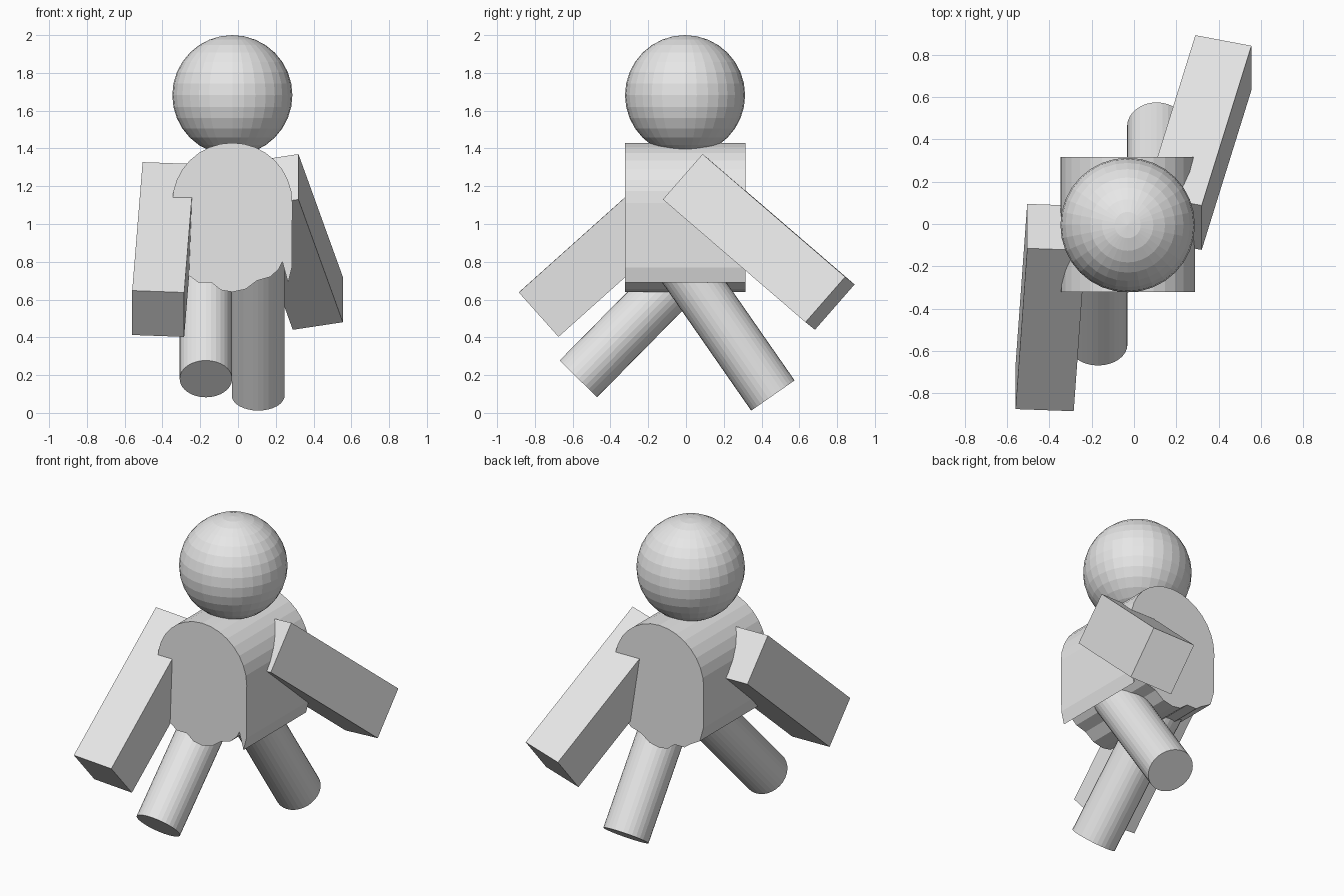
import bpy, bmesh, math
from mathutils import Matrix, Vector

cube = bpy.data.objects.get("Cube")
if cube:
    bpy.data.objects.remove(cube, do_unlink=True)

# Single plain grey
GREY = (0.8, 0.8, 0.8, 1)
grey = bpy.data.materials.new("plain_grey")
grey.use_nodes = True
grey.diffuse_color = GREY
grey.node_tree.nodes["Principled BSDF"].inputs["Base Color"].default_value = GREY


def finish(name, bm):
    """Turn a bmesh into a named, flat-shaded grey object."""
    bmesh.ops.recalc_face_normals(bm, faces=bm.faces)
    mesh = bpy.data.meshes.new(name)
    bm.to_mesh(mesh)
    bm.free()
    mesh.materials.append(grey)
    obj = bpy.data.objects.new(name, mesh)
    bpy.context.collection.objects.link(obj)
    return obj


def block(name, centre, length, thickness, width):
    """Box given by its centre and its three edge vectors."""
    m = Matrix((length, thickness, width)).transposed().to_4x4()
    m.translation = centre
    bm = bmesh.new()
    bmesh.ops.create_cube(bm, size=1, matrix=m)
    finish(name, bm)


def rod(name, foot, direction, length, radius):
    """Capped cylinder from the foot end along a direction."""
    d = Vector(direction).normalized()
    m = d.to_track_quat('Z', 'Y').to_matrix().to_4x4()
    m.translation = Vector(foot) + d * length / 2
    bm = bmesh.new()
    bmesh.ops.create_cone(bm, cap_ends=True, segments=32, radius1=radius,
                          radius2=radius, depth=length, matrix=m)
    finish(name, bm)


# Head
bm = bmesh.new()
bmesh.ops.create_uvsphere(bm, u_segments=32, v_segments=16, radius=0.318,
                          matrix=Matrix.Translation((-0.03, -0.005, 1.682)))
finish("head", bm)

# Torso: arched profile with an uneven underside, extruded front to back
R = 0.318
profile = [(-0.03 + R * math.cos(a), 1.112 + R * math.sin(a))
           for a in (math.pi * i / 16 for i in range(17))]
profile += [(-0.345, 0.85), (-0.32, 0.76), (-0.25, 0.72), (-0.21, 0.69),
            (-0.14, 0.69), (-0.09, 0.65), (-0.03, 0.64), (0.04, 0.655),
            (0.1, 0.7), (0.17, 0.72), (0.215, 0.76), (0.235, 0.8),
            (0.265, 0.69), (0.285, 0.77)]
bm = bmesh.new()
front = bm.faces.new([bm.verts.new((x, -0.322, z)) for x, z in profile])
back = bmesh.ops.extrude_face_region(bm, geom=[front], use_keep_orig=True)
bmesh.ops.translate(bm, vec=(0, 0.638, 0),
                    verts=[v for v in back["geom"] if isinstance(v, bmesh.types.BMVert)])
finish("torso", bm)

# Arms: one swung forward, one swung back
block("right_arm", (-0.395, -0.395, 0.865),
      (-0.055, -0.76, -0.68), (0, 0.21, -0.235), (0.275, -0.01, -0.01))
block("left_arm", (0.305, 0.385, 0.905),
      (0.235, 0.755, -0.65), (0, -0.21, -0.24), (0.265, -0.05, 0.04))

# Legs in mid-stride
rod("right_leg", (-0.17, -0.57, 0.18), (0, 0.70, 0.71), 0.95, 0.139)
rod("left_leg", (0.107, 0.46, 0.092), (0, -0.57, 0.82), 0.95, 0.14)
